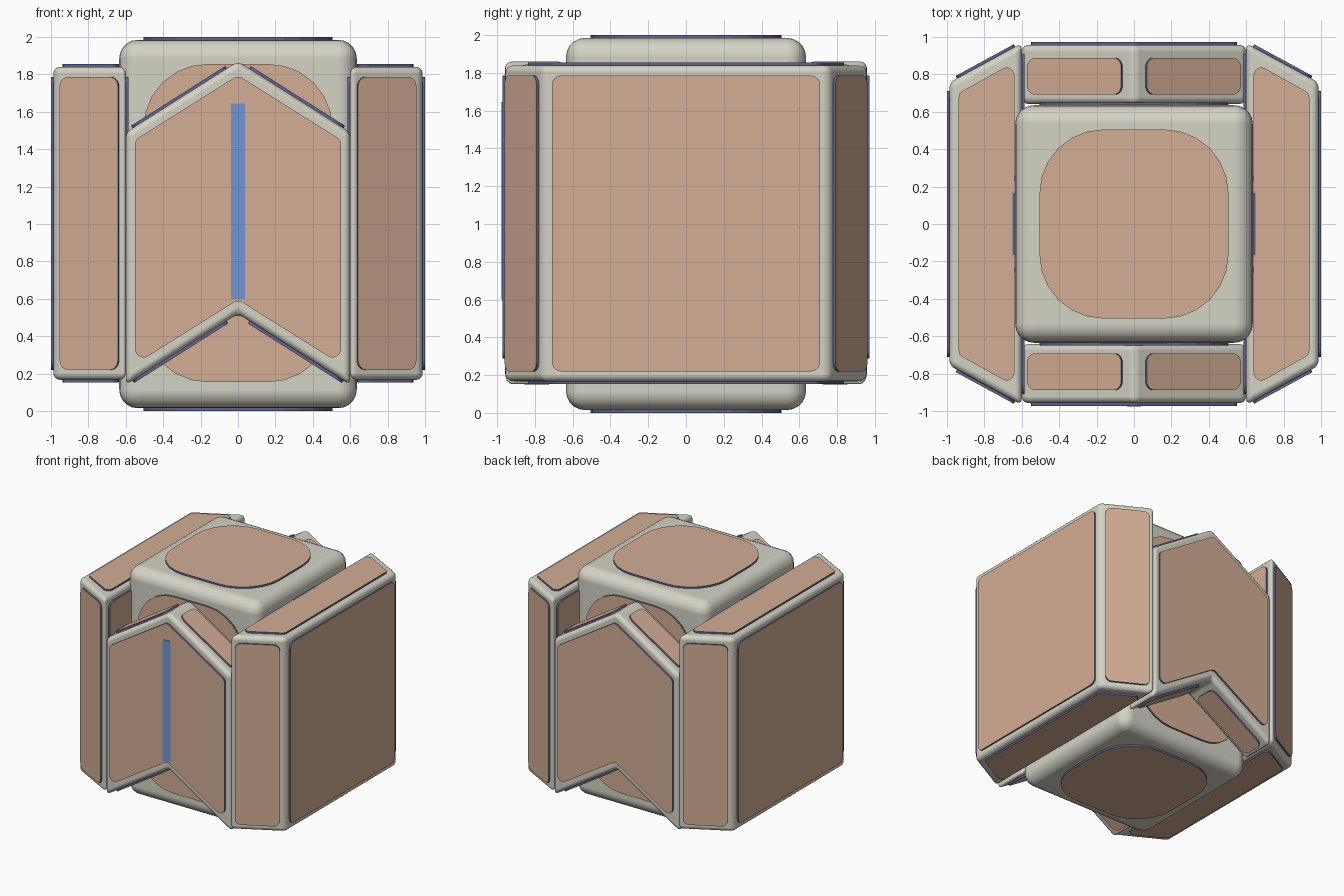
import bpy, bmesh, math
from mathutils import Vector, Matrix

if "Cube" in bpy.data.objects:
    bpy.data.objects.remove(bpy.data.objects["Cube"])


def material(name, rgb):
    m = bpy.data.materials.new(name)
    lin = [c / 12.92 if c <= 0.04045 else ((c + 0.055) / 1.055) ** 2.4
           for c in (v / 255 for v in rgb)]
    m.diffuse_color = (*lin, 1)
    m.use_nodes = True
    m.node_tree.nodes["Principled BSDF"].inputs["Base Color"].default_value = m.diffuse_color
    return m


SHELL = material("warm_grey_shell", (213, 211, 198))
TAN = material("tan_panel", (212, 173, 149))
RIM = material("slate_blue_rim", (98, 100, 142))
BLUE = material("blue_strip", (116, 149, 214))


def frame(origin, u, n):
    """Local axes: u across, n outward, v = n x u."""
    u, n = Vector(u).normalized(), Vector(n).normalized()
    m = Matrix((u, n.cross(u), n)).transposed().to_4x4()
    m.translation = origin
    return m


def turn(deg):
    return Matrix.Rotation(math.radians(deg), 4, 'Z')


def rect(w, h):
    return [(-w, -h), (w, -h), (w, h), (-w, h)]


def fillet(pts, r, steps=6):
    """Round every corner of a 2D outline with a circular arc."""
    out = []
    for i, p in enumerate(pts):
        p = Vector(p)
        a = (Vector(pts[i - 1]) - p).normalized()
        b = (Vector(pts[(i + 1) % len(pts)]) - p).normalized()
        half = a.angle(b) / 2
        d, w = r / math.tan(half), math.sin(half)
        p0, p1 = p + a * d, p + b * d
        for k in range(steps + 1):
            t = k / steps
            c0, c1, c2 = (1 - t) ** 2, 2 * t * (1 - t) * w, t * t
            out.append((p0 * c0 + p * c1 + p1 * c2) / (c0 + c1 + c2))
    return out


def prism(name, pts, z0, z1, matrix, mats, rim=0.0):
    """Extrude an outline; with a rim, sides and a border take the second colour."""
    bm = bmesh.new()
    low = [bm.verts.new((p[0], p[1], z0)) for p in pts]
    high = [bm.verts.new((p[0], p[1], z1)) for p in pts]
    bm.faces.new(low[::-1])
    cap = bm.faces.new(high)
    n = len(pts)
    for i in range(n):
        j = (i + 1) % n
        bm.faces.new((low[i], low[j], high[j], high[i]))
    if rim:
        for f in bm.faces:
            f.material_index = 1
        bmesh.ops.inset_region(bm, faces=[cap], thickness=rim, use_even_offset=True)
        cap.material_index = 0
    bm.transform(matrix)
    me = bpy.data.meshes.new(name)
    bm.to_mesh(me)
    bm.free()
    for m in mats:
        me.materials.append(m)
    ob = bpy.data.objects.new(name, me)
    bpy.context.collection.objects.link(ob)
    return ob


def block(name, pts, z0, z1, matrix, bevel):
    ob = prism(name, pts, z0, z1, matrix, [SHELL])
    ob.data.polygons.foreach_set("use_smooth", [True] * len(ob.data.polygons))
    mod = ob.modifiers.new("rounding", 'BEVEL')
    mod.width, mod.segments, mod.harden_normals = bevel, 5, True
    mod.limit_method, mod.angle_limit = 'ANGLE', math.radians(20)
    return ob


def panel(name, pts, r, matrix):
    return prism(name, fillet(pts, r), -0.012, 0.015, matrix, [TAN, RIM], 0.006)


X, Y, Z = Vector((1, 0, 0)), Vector((0, 1, 0)), Vector((0, 0, 1))

# Core block with a soft-cornered panel on each of its six faces
block("core", rect(0.635, 0.635), 0.015, 1.985, Matrix(), 0.1)
panel("core_top_panel", rect(0.505, 0.505), 0.34, frame((0, 0, 1.985), X, Z))
panel("core_bottom_panel", rect(0.505, 0.505), 0.34, frame((0, 0, 0.015), X, -Z))
for deg in (0, 90, 180, 270):
    panel("core_side_panel", rect(0.505, 0.85), 0.34,
          turn(deg) @ frame((0, -0.635, 1.005), X, -Y))

# Side slabs: trapezoid plan with slanted ends
SLAB = [(0.6, -0.967), (0.987, -0.757), (0.987, 0.757), (0.6, 0.967)]
SLAB_TOP = [(0.64, -0.865), (0.937, -0.70), (0.937, 0.70), (0.64, 0.865)]
LOW, HIGH, MID = 0.167, 1.84, 1.003
for side, deg in (("right", 0), ("left", 180)):
    T = turn(deg)
    block(side + "_slab", SLAB, LOW, HIGH, T, 0.035)
    panel(side + "_outer_panel", rect(0.71, 0.783), 0.05,
          T @ frame((0.985, 0, MID), Y, X))
    panel(side + "_inner_panel", rect(0.91, 0.783), 0.05,
          T @ frame((0.6, 0, MID), -Y, -X))
    panel(side + "_top_panel", SLAB_TOP, 0.04, T @ frame((0, 0, HIGH), X, Z))
    panel(side + "_bottom_panel", [(x, -y) for x, y in SLAB_TOP[::-1]], 0.04,
          T @ frame((0, 0, LOW), X, -Z))
    for s in (-1, 1):
        slant = Vector((0.387, -s * 0.21, 0))
        normal = Vector((0.21, s * 0.387, 0))
        panel(side + "_slanted_panel", rect(0.177, 0.783), 0.05,
              T @ frame((0.791, s * 0.863, MID), slant * -s, normal))

# Front and back chevron plates
CHEVRON = [(-0.6, 0.14), (0, 0.52), (0.6, 0.14), (0.6, 1.49), (0, 1.87), (-0.6, 1.49)]
FACE = [(-0.55, 0.25), (0, 0.595), (0.55, 0.25), (0.55, 1.45), (0, 1.795), (-0.55, 1.45)]
for side, deg in (("front", 0), ("back", 180)):
    T = turn(deg)
    F = T @ frame((0, -0.957, 0), X, -Y)
    block(side + "_chevron", CHEVRON, -0.315, 0, F, 0.035)
    panel(side + "_chevron_panel", FACE, 0.045, F)
    for s in (-1, 1):
        n = Vector((s * 0.535, 0, 0.845))
        panel(side + "_chevron_upper_panel", rect(0.098, 0.298), 0.05,
              T @ frame((s * 0.312, -0.79, 1.672), Y, n))
        panel(side + "_chevron_lower_panel", rect(0.098, 0.298), 0.05,
              T @ frame((s * 0.312, -0.79, 0.322), Y, -n))

# Thin blue strip on the front plate
prism("front_strip", rect(0.037, 0.523), 0, 0.006,
      frame((0, -0.971, 1.122), X, -Y), [BLUE])
